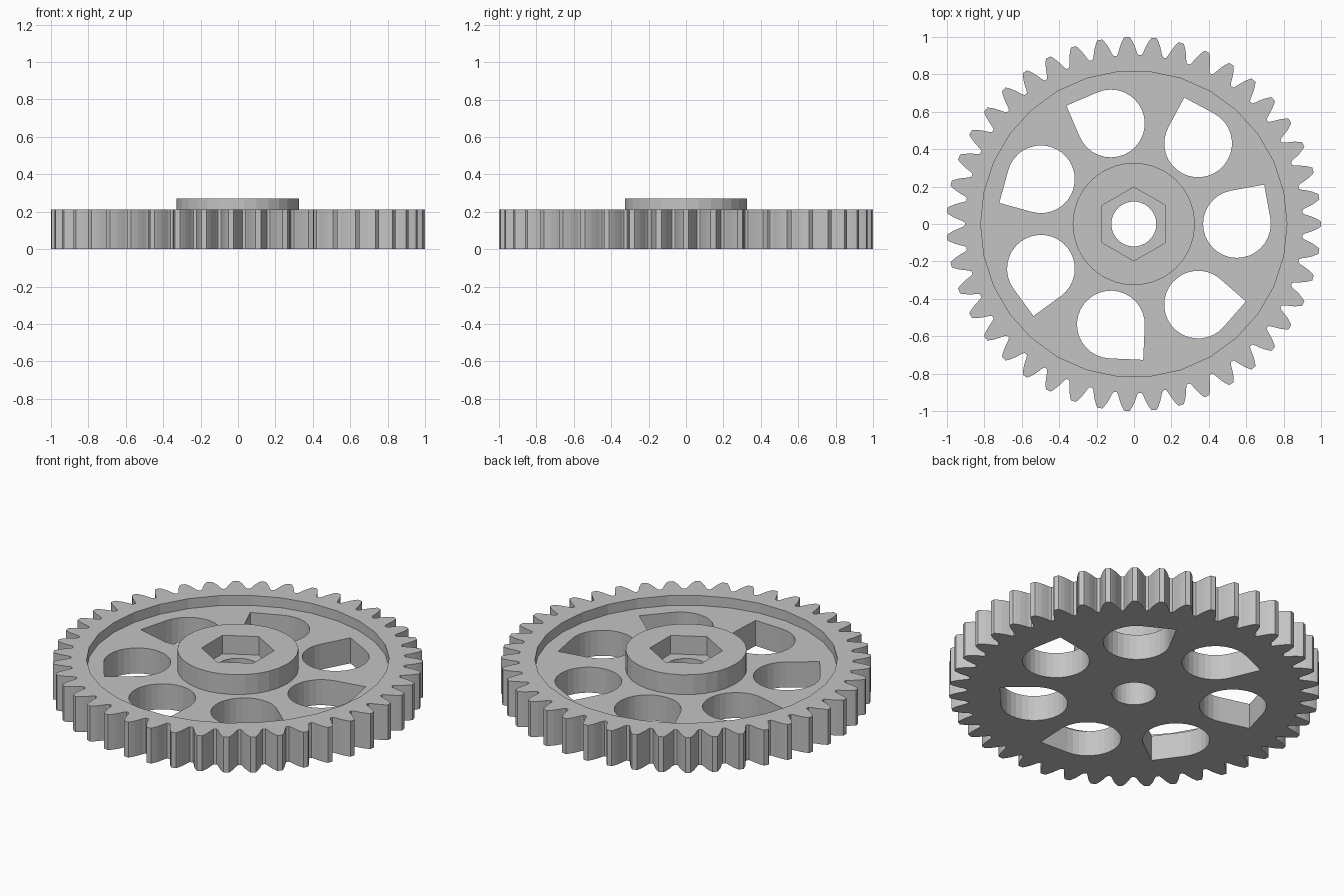
import bpy
import bmesh
from math import cos, sin, pi, radians

cube = bpy.data.objects.get("Cube")
if cube:
    bpy.data.objects.remove(cube, do_unlink=True)

# Main dimensions
TEETH = 43
HOLES = 7
GEAR_TOP = 0.211
FLOOR = 0.152
HUB_TOP = 0.27
HEX_FLOOR = 0.16
CENTRE_X = -0.001

grey = bpy.data.materials.new("grey plastic")
grey.use_nodes = True
colour = (0.55, 0.55, 0.55, 1)
grey.diffuse_color = colour
grey.node_tree.nodes["Principled BSDF"].inputs["Base Color"].default_value = colour


def polar(radius, angle):
    return radius * cos(angle), radius * sin(angle)


def circle(radius, sides=30, start=0.0):
    return [polar(radius, start + 2 * pi * i / sides) for i in range(sides)]


def prism(name, outline, bottom, top):
    """Extrude a flat outline straight up between two heights."""
    bm = bmesh.new()
    face = bm.faces.new([bm.verts.new((x + CENTRE_X, y, bottom)) for x, y in outline])
    result = bmesh.ops.extrude_face_region(bm, geom=[face])
    raised = [v for v in result["geom"] if isinstance(v, bmesh.types.BMVert)]
    bmesh.ops.translate(bm, verts=raised, vec=(0, 0, top - bottom))
    bmesh.ops.recalc_face_normals(bm, faces=bm.faces)
    mesh = bpy.data.meshes.new(name)
    bm.to_mesh(mesh)
    bm.free()
    mesh.materials.append(grey)
    obj = bpy.data.objects.new(name, mesh)
    bpy.context.collection.objects.link(obj)
    return obj


def combine(target, other, operation):
    """Apply a boolean and remove the helper solid."""
    mod = target.modifiers.new(other.name, "BOOLEAN")
    mod.operation = operation
    mod.solver = "EXACT"
    mod.object = other
    bpy.context.view_layer.objects.active = target
    bpy.ops.object.modifier_apply(modifier=mod.name)
    bpy.data.objects.remove(other, do_unlink=True)


def gear_outline():
    # Half of one tooth flank: radius and half angle, root to tip
    flank = [(0.903, 0.064), (0.917, 0.055), (0.94, 0.046),
             (0.965, 0.035), (0.988, 0.022), (1.0, 0.014)]
    points = []
    for i in range(TEETH):
        middle = 2 * pi * i / TEETH
        points += [polar(r, middle - a) for r, a in flank]
        points += [polar(r, middle + a) for r, a in reversed(flank)]
    return points


def teardrop(index):
    # Round hole with one square corner, turned about the gear centre
    turn = 2 * pi * index / HOLES
    tip = turn + radians(55.3)
    radius, steps = 0.181, 24
    cx, cy = polar(0.551, turn)
    local = [polar(radius * 2 ** 0.5, tip)]
    local += [polar(radius, tip + pi / 4 + 1.5 * pi * i / steps) for i in range(steps + 1)]
    return [(cx + x, cy + y) for x, y in local]


# Toothed wheel with a shallow recess inside the rim
gear = prism("gear_wheel", gear_outline(), 0, GEAR_TOP)
combine(gear, prism("recess", circle(0.818), FLOOR, 0.5), "DIFFERENCE")

# Raised central hub
combine(gear, prism("hub", circle(0.327), 0.08, HUB_TOP), "UNION")

# Hexagonal nut pocket and shaft bore
combine(gear, prism("nut_pocket", circle(0.197, 6, pi / 2), HEX_FLOOR, 0.5), "DIFFERENCE")
combine(gear, prism("bore", circle(0.12), -0.1, 0.5), "DIFFERENCE")

# Ring of teardrop lightening holes
for i in range(HOLES):
    combine(gear, prism("lightening_hole", teardrop(i), -0.1, 0.5), "DIFFERENCE")
